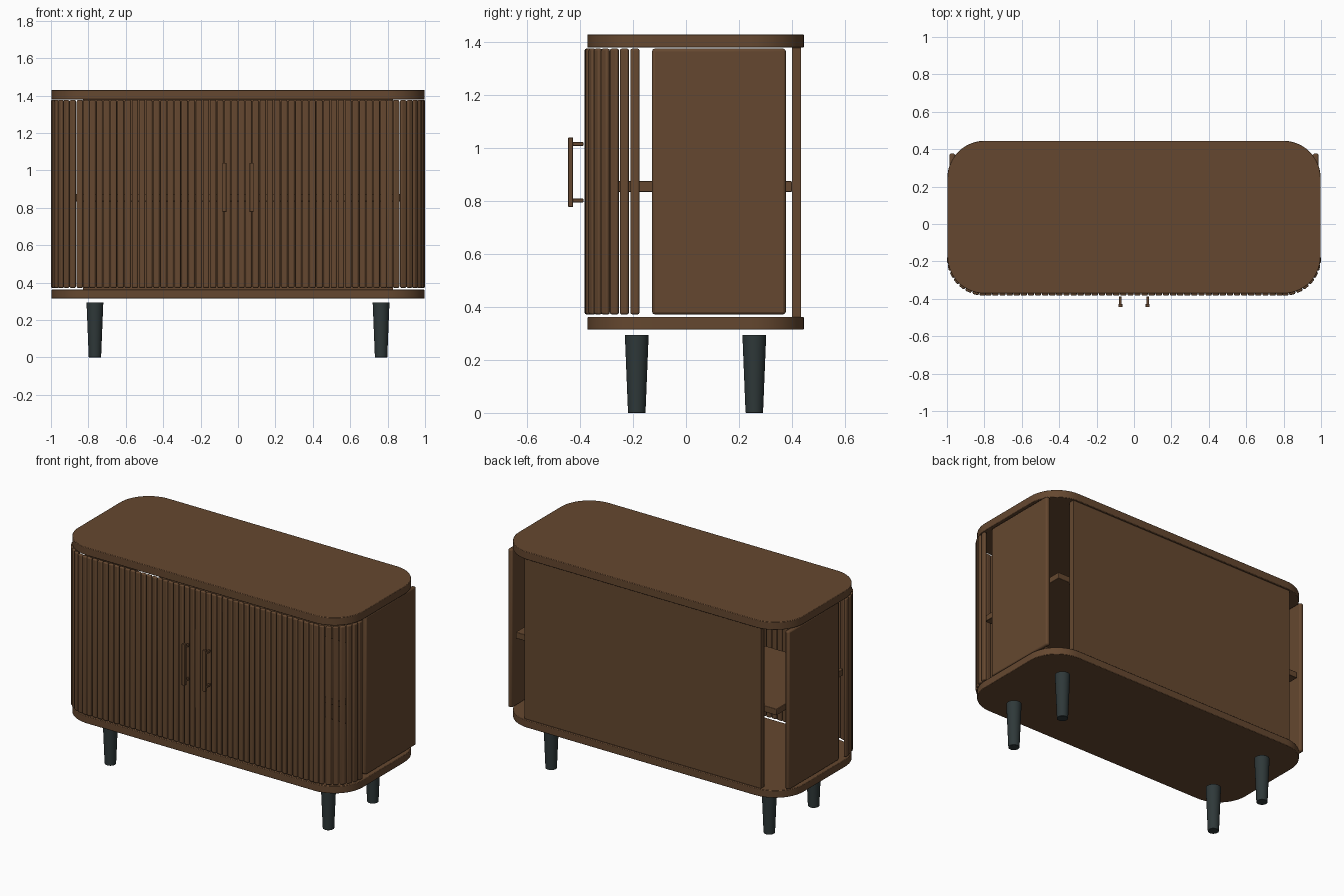
import bpy, bmesh, math
from mathutils import Matrix, Vector

if "Cube" in bpy.data.objects:
    bpy.data.objects.remove(bpy.data.objects["Cube"])


def material(name, rgb):
    m = bpy.data.materials.new(name)
    m.diffuse_color = (*rgb, 1)
    m.use_nodes = True
    m.node_tree.nodes["Principled BSDF"].inputs["Base Color"].default_value = m.diffuse_color
    return m


wood = material("walnut_brown", (0.13, 0.064, 0.029))
dark = material("dark_slate", (0.028, 0.04, 0.041))


def finish(bm, name, mat, bevel=0, segs=2):
    bmesh.ops.recalc_face_normals(bm, faces=bm.faces)
    me = bpy.data.meshes.new(name)
    bm.to_mesh(me)
    bm.free()
    ob = bpy.data.objects.new(name, me)
    bpy.context.collection.objects.link(ob)
    me.materials.append(mat)
    bpy.context.view_layer.objects.active = ob
    ob.select_set(True)
    if bevel:
        b = ob.modifiers.new("soft_edges", "BEVEL")
        b.width, b.segments = bevel, segs
        b.limit_method, b.angle_limit = "ANGLE", math.radians(40)
    bpy.ops.object.shade_smooth_by_angle(angle=math.radians(35))
    ob.select_set(False)
    return ob


def add_box(bm, lo, hi, rot=0):
    lo, hi = Vector(lo), Vector(hi)
    mid, size = (lo + hi) / 2, hi - lo
    mat = Matrix.Translation(mid) @ Matrix.Rotation(rot, 4, "Z") @ Matrix.Diagonal((*size, 1))
    bmesh.ops.create_cube(bm, size=1, matrix=mat)


def box(name, lo, hi, bevel):
    bm = bmesh.new()
    add_box(bm, lo, hi)
    return finish(bm, name, wood, bevel)


def rounded_slab(name, z0, z1):
    # rounded rectangle outline, extruded upwards
    x, y0, y1, r, n = 0.998, -0.372, 0.445, 0.2, 14
    corners = [(x - r, y1 - r, 0), (r - x, y1 - r, 90), (r - x, y0 + r, 180), (x - r, y0 + r, 270)]
    bm = bmesh.new()
    verts = []
    for cx, cy, start in corners:
        for i in range(n + 1):
            a = math.radians(start + 90 * i / n)
            verts.append(bm.verts.new((cx + r * math.cos(a), cy + r * math.sin(a), z0)))
    face = bm.faces.new(verts)
    ext = bmesh.ops.extrude_face_region(bm, geom=[face])
    bmesh.ops.translate(bm, vec=(0, 0, z1 - z0),
                        verts=[v for v in ext["geom"] if isinstance(v, bmesh.types.BMVert)])
    finish(bm, name, wood, 0.003)


# Top and bottom slabs
rounded_slab("top_panel", 1.38, 1.43)
rounded_slab("bottom_panel", 0.315, 0.362)

# Back, shelf and side panels
box("back_panel", (-0.83, 0.4, 0.362), (0.83, 0.435, 1.38), 0.002)
box("shelf", (-0.915, -0.27, 0.835), (0.915, 0.4, 0.875), 0.003)
for s, side in ((1, "right"), (-1, "left")):
    xs = sorted((s * 0.957, s * 0.987))
    box(side + "_side_panel", (xs[0], -0.128, 0.372), (xs[1], 0.377, 1.376), 0.01)

# Slatted doors: straight run, then a quarter turn round each front corner
W, T, R, CX, CY = 0.034, 0.02, 0.19, 0.8, -0.183
for s, side in ((1, "right"), (-1, "left")):
    places = [(0.019 + 0.038 * i, CY - R, 0) for i in range(21)]
    for i in range(8):
        a = math.radians(3 + 12.2 * i)
        if a < math.radians(80):
            places.append((CX + R * math.cos(a), CY - R * math.sin(a), math.pi / 2 - a))
    places.append((0.81, CY - R + 0.0005, math.radians(3)))
    bm = bmesh.new()
    for x, y, rot in places:
        x *= s
        add_box(bm, (x - W / 2, y - T / 2, 0.372), (x + W / 2, y + T / 2, 1.376), s * rot)
    finish(bm, side + "_slatted_door", wood, 0.0075, 3)

    # Handle bar on two posts
    bm = bmesh.new()
    hx = s * 0.073
    add_box(bm, (hx - 0.011, -0.445, 0.778), (hx + 0.011, -0.427, 1.04))
    for z in (0.802, 1.016):
        add_box(bm, (hx - 0.007, -0.43, z - 0.007), (hx + 0.007, -0.388, z + 0.007))
    finish(bm, side + "_handle", wood, 0.002)

    # Tapered legs
    for y, end in ((-0.186, "front"), (0.258, "back")):
        bm = bmesh.new()
        bmesh.ops.create_cone(bm, cap_ends=True, segments=32, radius1=0.033, radius2=0.045, depth=0.295,
                              matrix=Matrix.Translation((s * 0.765, y, 0.1475)))
        finish(bm, f"{end}_{side}_leg", dark, 0.002)
